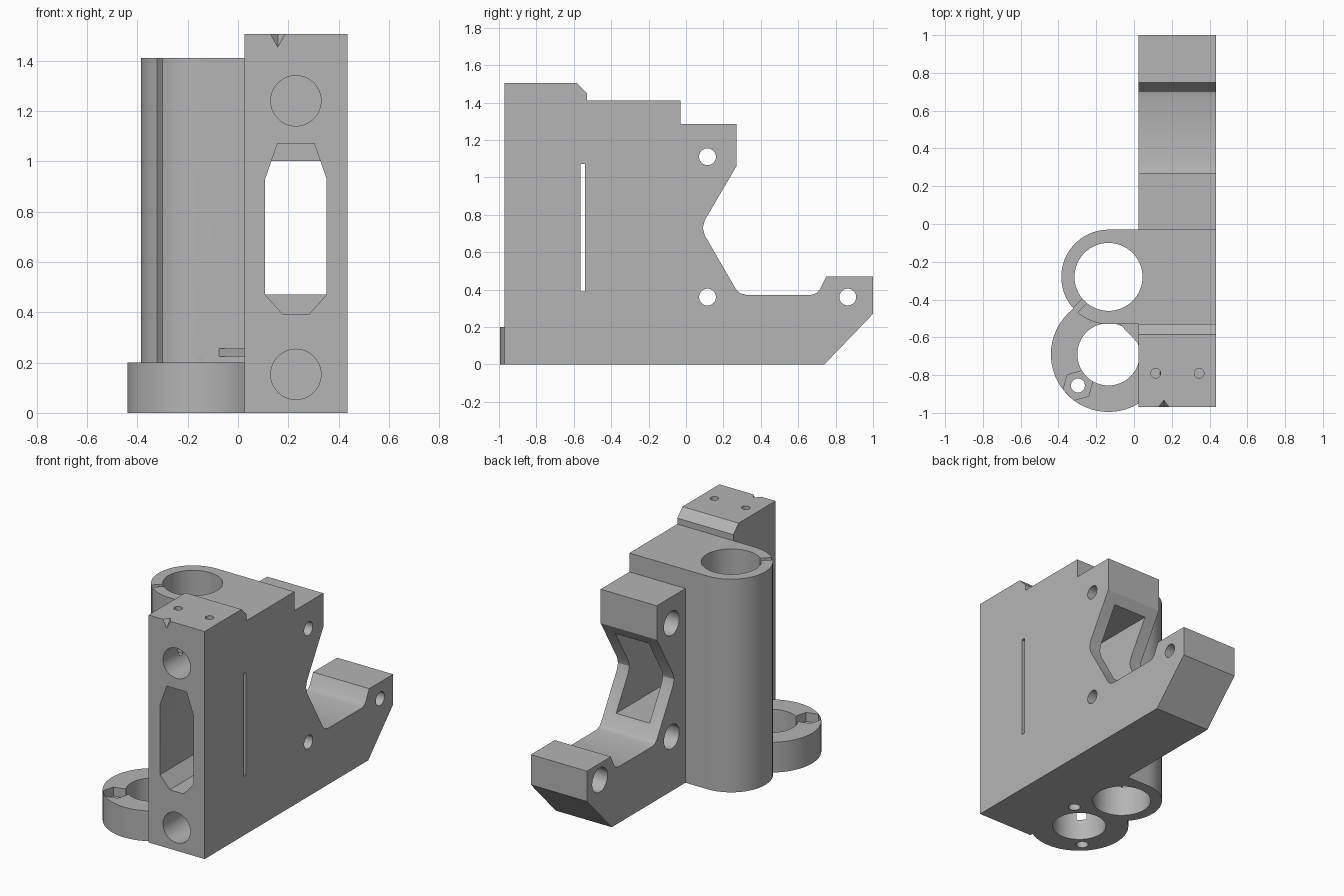
import bpy, bmesh
from math import sin, cos, radians, pi
from mathutils import Vector

if "Cube" in bpy.data.objects:
    bpy.data.objects.remove(bpy.data.objects["Cube"])

grey = bpy.data.materials.new("plain_grey")
grey.use_nodes = True
colour = (0.46, 0.46, 0.46, 1)
grey.diffuse_color = colour
grey.node_tree.nodes["Principled BSDF"].inputs["Base Color"].default_value = colour


def finish(name, bm):
    bmesh.ops.recalc_face_normals(bm, faces=bm.faces)
    mesh = bpy.data.meshes.new(name)
    bm.to_mesh(mesh)
    bm.free()
    mesh.materials.append(grey)
    obj = bpy.data.objects.new(name, mesh)
    bpy.context.collection.objects.link(obj)
    return obj


def prism(name, outline, axis, low, high):
    """Extrude a 2D outline along an axis; the outline uses the other two in order."""
    bm = bmesh.new()

    def place(p, h):
        co = list(p)
        co.insert("xyz".index(axis), h)
        return bm.verts.new(co)
    face = bm.faces.new([place(p, low) for p in outline])
    moved = bmesh.ops.extrude_face_region(bm, geom=[face])["geom"]
    shift = Vector([high - low if a == axis else 0 for a in "xyz"])
    bmesh.ops.translate(bm, vec=shift, verts=[v for v in moved if isinstance(v, bmesh.types.BMVert)])
    return finish(name, bm)


def circle(u, v, r, sides=64, turn=0):
    return [(u + r * cos(turn + 2 * pi * i / sides), v + r * sin(turn + 2 * pi * i / sides))
            for i in range(sides)]


def rect(u0, u1, v0, v1):
    return [(u0, v0), (u1, v0), (u1, v1), (u0, v1)]


def combine(body, other, operation):
    mod = body.modifiers.new(operation, "BOOLEAN")
    mod.operation = operation
    mod.solver = "EXACT"
    mod.object = other
    bpy.context.view_layer.objects.active = body
    bpy.ops.object.modifier_apply(modifier=mod.name)
    bpy.data.objects.remove(other)


LEFT, RIGHT = 0.025, 0.435
BORE = (-0.135, -0.28)
RING = (-0.135, -0.69)
NUT = (-0.297, -0.855)

# Main plate, drawn from the side
side = [(-0.97, 0), (0.74, 0), (1, 0.27), (1, 0.47), (0.75, 0.47), (0.715, 0.4),
        (0.698, 0.38), (0.67, 0.372), (0.32, 0.372), (0.29, 0.38), (0.268, 0.4),
        (0.1, 0.69), (0.09, 0.73), (0.1, 0.77), (0.27, 1.06), (0.27, 1.285),
        (-0.03, 1.285), (-0.03, 1.41), (-0.53, 1.41), (-0.53, 1.45),
        (-0.585, 1.505), (-0.97, 1.505)]
body = prism("bracket_body", side, "x", LEFT, RIGHT)

# Bearing tube with rounded end, foot ring and small corner web
arc = [(BORE[0] + 0.25 * cos(radians(a)), BORE[1] + 0.25 * sin(radians(a)))
       for a in range(90, 271, 5)]
tube = arc + [(0.1, -0.53), (0.1, -0.03)]
combine(body, prism("bearing_tube", tube, "z", 0, 1.41), "UNION")
combine(body, prism("foot_ring", circle(*RING, 0.305), "z", 0, 0.2), "UNION")
web = [(-0.08, -0.525), (0.03, -0.64), (0.06, -0.5), (-0.08, -0.5)]
combine(body, prism("corner_web", web, "z", 0.225, 0.255), "UNION")

# Bores, nut pocket and screw holes of tube and ring
cuts = [prism("tube_bore", circle(*BORE, 0.18), "z", -0.1, 1.6),
        prism("ring_bore", circle(*RING, 0.165), "z", -0.1, 0.224),
        prism("nut_pocket", circle(*NUT, 0.08, 6, radians(15)), "z", 0.14, 0.3),
        prism("ring_screw", circle(*NUT, 0.037, 24), "z", -0.1, 0.3),
        prism("inner_screw", circle(0.04, -0.53, 0.037, 24), "z", -0.1, 0.19)]

# Slit along the tube, pointing diagonally outward
d, n = Vector((-1, -1)).normalized(), Vector((1, -1)).normalized() * 0.016
c = Vector(BORE)
slit = [c + d * 0.15 + n, c + d * 0.3 + n, c + d * 0.3 - n, c + d * 0.15 - n]
cuts.append(prism("tube_slit", [tuple(p) for p in slit], "z", 0.2, 1.6))

# Cross holes with wide seats on the left side
for y, z in ((0.115, 1.11), (0.115, 0.36), (0.865, 0.36)):
    cuts.append(prism("cross_hole", circle(y, z, 0.045, 32), "x", -0.1, 0.6))
    cuts.append(prism("cross_seat", circle(y, z, 0.08, 32), "x", -0.1, 0.2))

# Front rod sockets, window and thin side slot
for z in (1.24, 0.153):
    cuts.append(prism("rod_socket", circle(0.23, z, 0.1, 48), "y", -1.1, -0.5))
window = [(0.108, 0.47), (0.18, 0.39), (0.28, 0.39), (0.352, 0.47),
          (0.352, 0.93), (0.303, 1.07), (0.157, 1.07), (0.108, 0.93)]
cuts.append(prism("front_window", window, "y", -1.1, -0.54))
cuts.append(prism("rear_window", rect(0.108, 0.352, 0.47, 1), "y", -0.6, 0.5))
cuts.append(prism("side_slot", rect(-0.565, -0.54, 0.39, 1.07), "x", -0.2, 0.6))

# Top screw holes
for x in (0.115, 0.345):
    cuts.append(prism("top_screw", circle(x, -0.79, 0.026, 24), "z", 1.2, 1.6))

# Pointed index notch at the front top edge
bm = bmesh.new()
for co in ((0.115, -0.98, 1.515), (0.2, -0.98, 1.515), (0.158, -0.925, 1.515), (0.158, -0.98, 1.44)):
    bm.verts.new(co)
bmesh.ops.convex_hull(bm, input=bm.verts)
cuts.append(finish("index_notch", bm))

for cut in cuts:
    combine(body, cut, "DIFFERENCE")

# Smooth the round walls, keep edges sharp
for o in bpy.context.selected_objects:
    o.select_set(False)
body.select_set(True)
bpy.context.view_layer.objects.active = body
bpy.ops.object.shade_smooth_by_angle(angle=radians(25))
